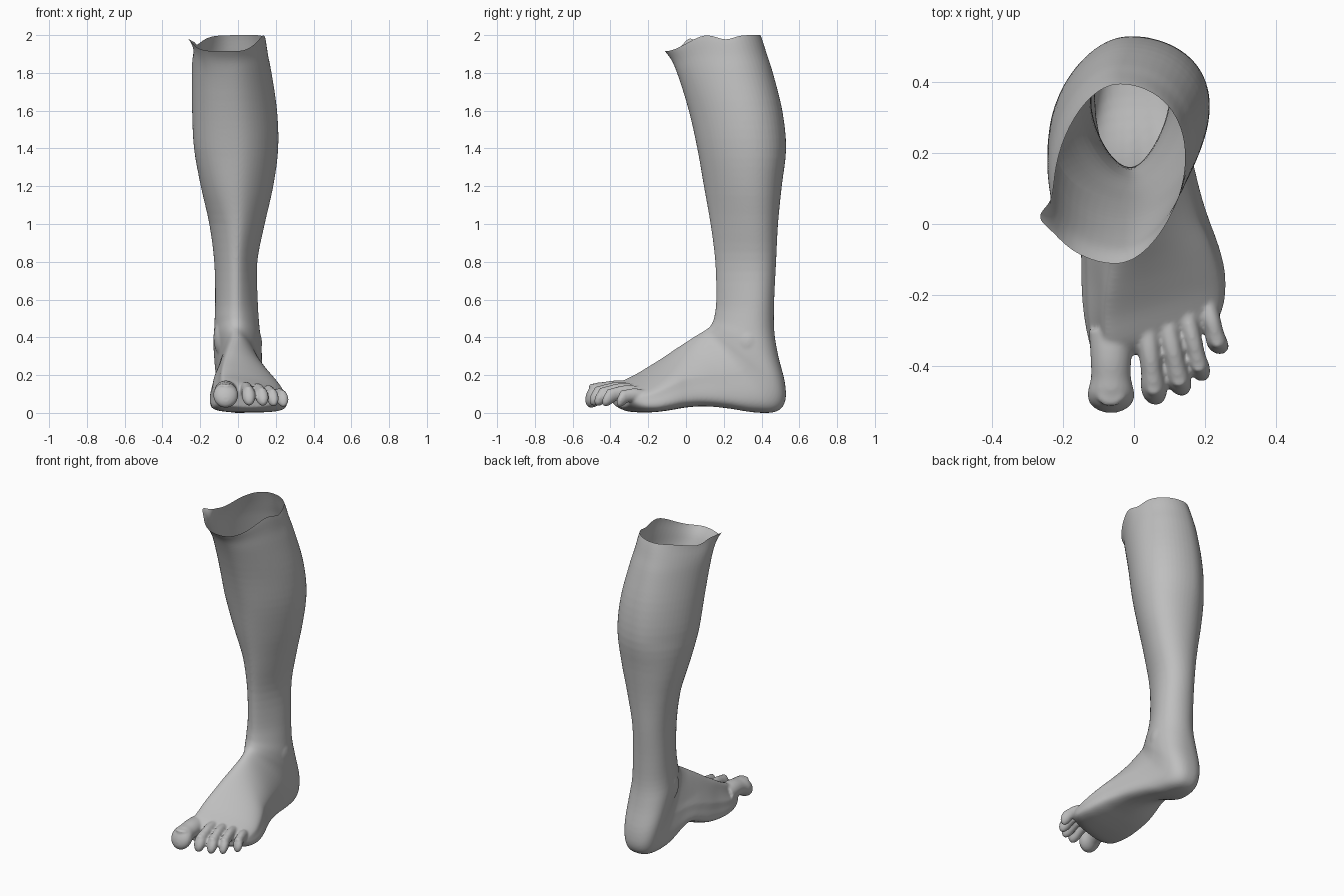
import bpy
import bmesh
from math import sin, cos, pi, exp, copysign
from mathutils import Matrix, Vector

cube = bpy.data.objects.get("Cube")
if cube:
    bpy.data.objects.remove(cube)

SIDES = 56

# Lower leg rings: height, front y, back y, inner x, outer x, shin x
LEG = [
    (2.1, -.145, .35, -.22, .115, -.06),
    (2.0, -.112, .395, -.225, .145, -.05),
    (1.9, -.075, .428, -.24, .16, -.04),
    (1.8, -.045, .46, -.245, .178, -.03),
    (1.6, .015, .51, -.243, .207, -.02),
    (1.4, .06, .53, -.233, .213, -.01),
    (1.2, .095, .507, -.197, .187, -.01),
    (1.0, .13, .487, -.152, .142, -.005),
    (.8, .155, .477, -.126, .103, -.01),
    (.6, .16, .467, -.121, .105, -.01),
]

# Foot rings fanning round the ankle:
# top y, top z, bottom y, bottom z, inner x, outer x, ridge x, egg, flatness
FOOT = [
    (.15, .51, .467, .44, -.125, .113, -.01, .28, 1),
    (.135, .47, .487, .31, -.13, .123, -.01, .23, .92),
    (.12, .452, .524, .16, -.123, .127, -.01, .2, .85),
    (.107, .443, .524, .06, -.113, .124, -.01, .2, .8),
    (.09, .432, .475, .008, -.11, .125, -.01, .22, .75),
    (.05, .408, .36, .004, -.118, .14, -.01, .26, .7),
    (-.005, .372, .22, .025, -.127, .165, -.02, .3, .64),
    (-.06, .335, .1, .036, -.137, .19, -.03, .33, .6),
    (-.12, .292, 0, .03, -.145, .22, -.04, .34, .6),
    (-.18, .252, -.1, .015, -.145, .243, -.05, .34, .6),
    (-.25, .207, -.2, .005, -.14, .255, -.05, .3, .6),
    (-.33, .165, -.3, .008, -.122, .25, -.04, .25, .7),
    (-.37, .125, -.36, .03, -.1, .22, -.02, .1, 1),
]

# Toes: base point, tip point, half width, half height
TOES = [
    ((-.065, -.3, .11), (-.065, -.532, .072), .066, .062),
    ((.037, -.3, .12), (.061, -.51, .068), .036, .047),
    ((.095, -.29, .115), (.135, -.484, .064), .034, .044),
    ((.15, -.26, .105), (.192, -.443, .06), .031, .042),
    ((.205, -.22, .085), (.243, -.367, .057), .031, .04),
]
TOE_SHAPE = [(0, .95), (.35, .87), (.58, .86), (.76, 1), (.88, .92), (.96, .62), (1, .25)]


def clamp(v):
    return max(0.0, min(1.0, v))


def spline(rows, steps):
    """Catmull-Rom interpolation of whole rows."""
    out = []
    last = len(rows) - 1
    for i in range(last):
        quad = [rows[max(i - 1, 0)], rows[i], rows[i + 1], rows[min(i + 2, last)]]
        for s in range(steps):
            t = s / steps
            out.append([
                b + .5 * t * (c - a + t * (2 * a - 5 * b + 4 * c - d + t * (3 * (b - c) + d - a)))
                for a, b, c, d in zip(*quad)])
    out.append(list(rows[-1]))
    return out


def loft(bm, rings):
    """Skin a list of point rings and close both ends."""
    loops = [[bm.verts.new(p) for p in ring] for ring in rings]
    for r1, r2 in zip(loops, loops[1:]):
        for i in range(len(r1)):
            j = (i + 1) % len(r1)
            bm.faces.new((r1[i], r1[j], r2[j], r2[i]))
    bm.faces.new(loops[0])
    bm.faces.new(loops[-1])


def limb_ring(row):
    """Egg-shaped section, squarer at the back/bottom, between two end points."""
    ya, za, yb, zb, xl, xr, ridge, egg, flat = row
    mid, half = (xl + xr) / 2, (xr - xl) / 2
    # the inner side of the calf is fuller towards the front
    inner_egg = egg + .05 - .15 * clamp((za - .43) / .1) - .27 * clamp((za - 1) / .4)
    pts = []
    for i in range(SIDES):
        a = 2 * pi * i / SIDES
        c, s = cos(a), sin(a)
        if c < 0:
            along, side = -abs(c) ** flat, copysign(abs(s) ** flat, s)
        else:
            along, side = c, s
        e = inner_egg if s < 0 else egg
        x = mid + half * side * (1 - e * c) / (1 + e * e / 2)
        x += (ridge - mid) * max(c, 0) ** 2
        f = (1 - along) / 2
        y = ya + (yb - ya) * f
        z = za + (zb - za) * f
        if z < .45:  # the toe line slants back towards the outer side
            y += x * .3 * clamp(-y / .3)
        # raised arch under the inner side
        z += .075 * clamp(.35 - x / .15) * exp(-((y - .14) / .12) ** 2) * clamp(1 - z / .25)
        pts.append((x, y, z))
    return pts


def ellipsoid(bm, centre, radii):
    m = Matrix.Translation(centre) @ Matrix.Diagonal((*radii, 1))
    bmesh.ops.create_uvsphere(bm, u_segments=24, v_segments=16, radius=1, matrix=m)


def toe(bm, base, tip, rx, rz):
    base, tip = Vector(base), Vector(tip)

    def centre(f):
        return base.lerp(tip, f) + Vector((0, 0, .025 * sin(pi * f)))

    rings = []
    for f, s in spline(TOE_SHAPE, 3):
        p = centre(f)
        rings.append([(p.x + rx * s * cos(a), p.y, p.z + rz * s * sin(a))
                      for a in (2 * pi * i / 24 for i in range(24))])
    loft(bm, rings)
    # toenail
    ellipsoid(bm, centre(.8) + Vector((0, 0, rz * .84)), (rx * .6, rx * .45, .01))


# Solid leg, foot and toes
bm = bmesh.new()
rows = [(yf, z, yb, z, xl, xr, xs, .2 + .14 * clamp((1.4 - z) / .5), 1)
        for z, yf, yb, xl, xr, xs in LEG] + FOOT
loft(bm, [limb_ring(r) for r in spline(rows, 4)])
for spec in TOES:
    toe(bm, *spec)
# ankle bones
ellipsoid(bm, (-.07, .29, .4), (.06, .08, .11))
ellipsoid(bm, (.067, .33, .37), (.06, .08, .1))
bmesh.ops.recalc_face_normals(bm, faces=bm.faces)
mesh = bpy.data.meshes.new("lower_leg")
bm.to_mesh(mesh)
bm.free()
leg = bpy.data.objects.new("lower_leg", mesh)
bpy.context.collection.objects.link(leg)

# Fuse into one skin and soften the joins
fuse = leg.modifiers.new("fuse", 'REMESH')
fuse.mode = 'VOXEL'
fuse.voxel_size = .007
soften = leg.modifiers.new("soften", 'SMOOTH')
soften.factor = .5
soften.iterations = 6
graph = bpy.context.evaluated_depsgraph_get()
skin = bpy.data.meshes.new_from_object(leg.evaluated_get(graph))
leg.modifiers.clear()
leg.data = skin

# Open the top and shape its wavy rim
bm = bmesh.new()
bm.from_mesh(skin)
bmesh.ops.bisect_plane(bm, geom=bm.verts[:] + bm.edges[:] + bm.faces[:],
                       plane_co=(0, 0, 2), plane_no=(0, 0, 1), clear_outer=True)
for v in bm.verts:
    t = clamp((v.co.z - 1.7) / .3)
    if t > 0:
        x, y, z = v.co
        s = clamp((.12 - y) / .23)
        dip = .085 * s * s * (3 - 2 * s)
        inner = clamp(-x / .15)
        dip += (1 - inner) * .022 * exp(-((y - .21) / .06) ** 2)
        dip += inner * .05 * exp(-((y - .17) / .13) ** 2)
        # fuller inner front with a pointed corner
        peak = inner * exp(-((y - .02) / .035) ** 2)
        bulge = inner * exp(-((y + .02) / .08) ** 2)
        v.co.x -= .025 * bulge * t * t + .03 * peak * t ** 6
        v.co.z = z - dip * (1 - .6 * peak) * t * t
low = min(v.co.z for v in bm.verts)
for v in bm.verts:  # settle the sole on the floor
    v.co.z -= low * clamp(1 - v.co.z)
bm.to_mesh(skin)
bm.free()
skin.polygons.foreach_set("use_smooth", [True] * len(skin.polygons))

# Single grey skin colour
grey = bpy.data.materials.new("plain grey")
grey.use_nodes = True
colour = (.52, .52, .52, 1)
grey.diffuse_color = colour
grey.node_tree.nodes["Principled BSDF"].inputs["Base Color"].default_value = colour
skin.materials.clear()
skin.materials.append(grey)
